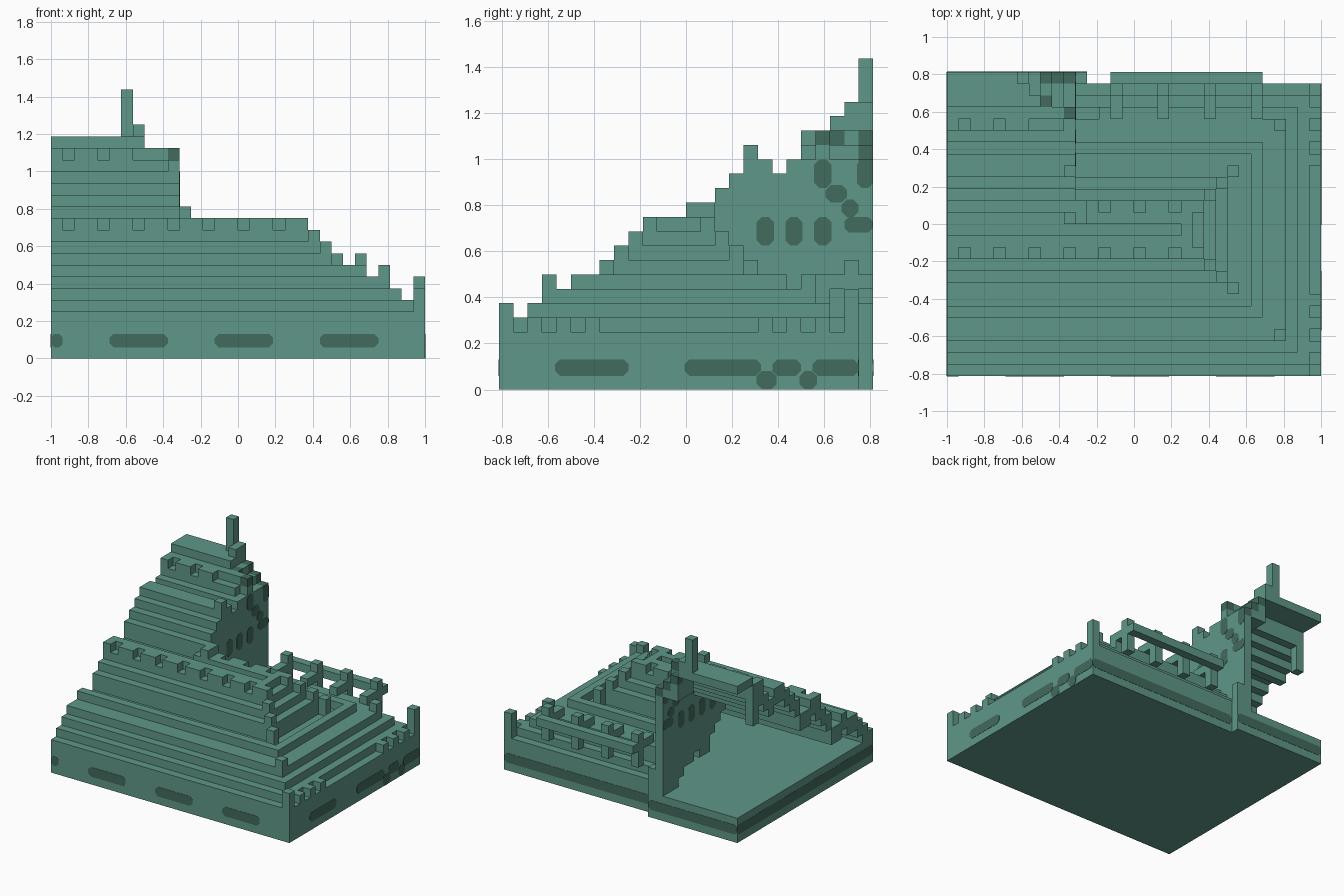
import bpy, bmesh
from mathutils import Vector

cube = bpy.data.objects.get("Cube")
if cube:
    bpy.data.objects.remove(cube, do_unlink=True)

U = 1 / 16  # block size


def material(name, color):
    m = bpy.data.materials.new(name)
    m.use_nodes = True
    m.diffuse_color = color
    m.node_tree.nodes["Principled BSDF"].inputs["Base Color"].default_value = color
    return m


TEAL = material("weathered_teal", (0.115, 0.31, 0.247, 1))
DARK = material("dark_teal", (0.055, 0.145, 0.11, 1))


def finish(name, bm):
    bmesh.ops.recalc_face_normals(bm, faces=bm.faces)
    me = bpy.data.meshes.new(name)
    bm.to_mesh(me)
    bm.free()
    me.materials.append(TEAL)
    me.materials.append(DARK)
    ob = bpy.data.objects.new(name, me)
    bpy.context.collection.objects.link(ob)
    return ob


def box(cells, x, y, z, dark=0):
    """Fill a half-open range of blocks."""
    for i in range(*x):
        for j in range(*y):
            for k in range(*z):
                cells[i, j, k] = dark


def build_blocks(name, cells):
    """Skin the exposed sides of a set of blocks."""
    bm = bmesh.new()
    for cell, dark in cells.items():
        for axis in range(3):
            for side in (0, 1):
                step = list(cell)
                step[axis] += 2 * side - 1
                if tuple(step) in cells:
                    continue
                b, c = (axis + 1) % 3, (axis + 2) % 3
                ring = []
                for db, dc in ((0, 0), (1, 0), (1, 1), (0, 1)):
                    p = Vector(cell)
                    p[axis] += side
                    p[b] += db
                    p[c] += dc
                    ring.append(bm.verts.new(p * U))
                if not side:
                    ring.reverse()
                bm.faces.new(ring).material_index = dark
    bmesh.ops.remove_doubles(bm, verts=bm.verts, dist=U / 100)
    bmesh.ops.dissolve_limit(bm, angle_limit=0.01, verts=bm.verts,
                             edges=bm.edges, delimit={'MATERIAL'})
    return finish(name, bm)


# Plinth, one block deeper behind the tower
base = {}
box(base, (-16, 16), (-13, 12), (0, 3))
box(base, (-16, -4), (12, 13), (0, 3))
build_blocks("plinth", base)

# Terraces: hollow stepped rings around a long ridge
RING = [4, 5, 6, 7, 7, 8, 7, 7, 9, 10, 11, 12, 11]
CORNER = {0: 6, 3: 8, 7: 9, 8: 10, 9: 11, 10: 12}
terraces = {}


def ring_of(i, j):
    return min(j + 13, 15 - i, 11 - j if i > -7 else 99, 12)


for i in range(-16, 16):
    for j in range(-13, 12 if i > -7 else 1):
        r = ring_of(i, j)
        top = RING[r]
        at_front, at_back, at_side = j + 13 == r, 11 - j == r, 15 - i == r
        if r in CORNER and at_side and (at_front or at_back):
            top = CORNER[r]
            if r == 0 and at_back:
                top = 7
        elif r == 10 and (at_front or at_back) and i % 3:
            top += 1
        elif r == 0 and at_side and j % 2 and not -7 < j < 5:
            top += 1
        box(terraces, (i, i + 1), (j, j + 1), (max(3, RING[r] - 2), top))
build_blocks("stepped_terraces", terraces)

# Upper stair: open shell climbing to the back
tower = {}
STAIR = [13, 14, 15, 16, 16, 15, 16, 17, 18]
for j, top in enumerate(STAIR, 1):
    box(tower, (-16, -6), (j, j + 1), (top - 2, top))
box(tower, (-16, -8), (10, 13), (18, 19))
box(tower, (-16, -15), (9, 10), (13, 18))
for i in range(-16, -8):
    if i % 3:
        box(tower, (i, i + 1), (8, 9), (17, 18))
box(tower, (-9, -6), (4, 5), (15, 16))
build_blocks("upper_stair", tower)

# Side wall of the tower, resting on the rear terraces
wall = {}
for j in range(1, 13):
    low = 0 if j == 12 else max(3, RING[ring_of(-6, j)] - 2)
    box(wall, (-6, -5), (j, j + 1), (low, STAIR[j - 1] if j < 8 else 16))
box(wall, (-6, -5), (4, 5), (16, 17))
box(wall, (-6, -5), (9, 10), (16, 17))
box(wall, (-6, -5), (9, 10), (17, 18), 1)
box(wall, (-5, -4), (0, 2), (11, 13))
box(wall, (-5, -4), (12, 13), (0, 6))
# Stepped crown, capped dark, and the spire
for i, top in ((-6, 16), (-7, 17), (-8, 18)):
    box(wall, (i, i + 1), (10, 13), (15, top))
    box(wall, (i, i + 1), (12, 13), (top - 1, top), 1)
box(wall, (-8, -7), (10, 11), (17, 18), 1)
box(wall, (-9, -8), (11, 13), (18, 20))
box(wall, (-10, -9), (12, 13), (18, 23))
build_blocks("tower_wall_and_spire", wall)

# Rear balcony: floating rail, posts and brackets
balcony = {}
box(balcony, (-2, 11), (12, 13), (7, 8))
box(balcony, (-3, 11), (9, 10), (6, 7))
for i in (-2, 2, 6, 10):
    box(balcony, (i, i + 1), (9, 13), (7, 8))
    box(balcony, (i, i + 1), (11, 12), (5, 9))
    box(balcony, (i, i + 1), (9, 10), (6, 8))
build_blocks("rear_balcony", balcony)


def mark(name, axis, pos, spans):
    """Thin painted plates with clipped corners; spans are (u, v) ranges."""
    bm = bmesh.new()
    for u0, u1, v0, v1 in spans:
        c = min(u1 - u0, v1 - v0) * 0.3
        outline = ((u0 + c, v0), (u1 - c, v0), (u1, v0 + c), (u1, v1 - c),
                   (u1 - c, v1), (u0 + c, v1), (u0, v1 - c), (u0, v0 + c))
        ring = []
        for u, v in outline:
            p = Vector((pos, u, v)) if axis == 'X' else Vector((u, pos, v))
            ring.append(bm.verts.new(p * U))
        face = bm.faces.new(ring)
        more = bmesh.ops.extrude_face_region(bm, geom=[face])["geom"]
        push = Vector((0.05 * U, 0, 0)) if axis == 'X' else Vector((0, 0.05 * U, 0))
        bmesh.ops.translate(bm, vec=push,
                            verts=[e for e in more if isinstance(e, bmesh.types.BMVert)])
    for f in bm.faces:
        f.material_index = 1
    finish(name, bm)


# Painted dashes and bands around the plinth
LO, HI = 0.95, 2.1
mark("front_dashes", 'Y', -13.03,
     [(max(x, -16), x + 5, LO, HI) for x in (-20, -11, -2, 7)])
mark("side_dashes", 'X', 15.98,
     [(-9.1, -4, LO, HI), (-0.1, 5.2, LO, HI), (6, 8, LO, HI), (8.8, 12, LO, HI),
      (4.9, 6.3, 0, 1.3), (7.9, 9.1, 0, 1.3)])
mark("back_band", 'Y', 11.98, [(-4, 16, LO, HI)])
mark("back_band_tower", 'Y', 12.98, [(-16, -4, LO, HI)])
mark("open_side_band", 'X', -16.02, [(-13, 13, LO, HI)])

# Painted spots on both faces of the tower wall
SPOTS = [(y, y + 1.2, 10, 12) for y in (4.9, 6.9, 8.9)]
SPOTS += [(8.9, 10.1, 14, 16), (9.7, 11.2, 13, 14.2), (10.8, 12, 12, 13.2),
          (11, 13, 10.9, 12), (11.9, 13, 14, 16)]
mark("wall_spots_outer", 'X', -5.02, SPOTS)
mark("wall_spots_inner", 'X', -6.03, SPOTS + [(2.9, 4.1, 10, 12)])
